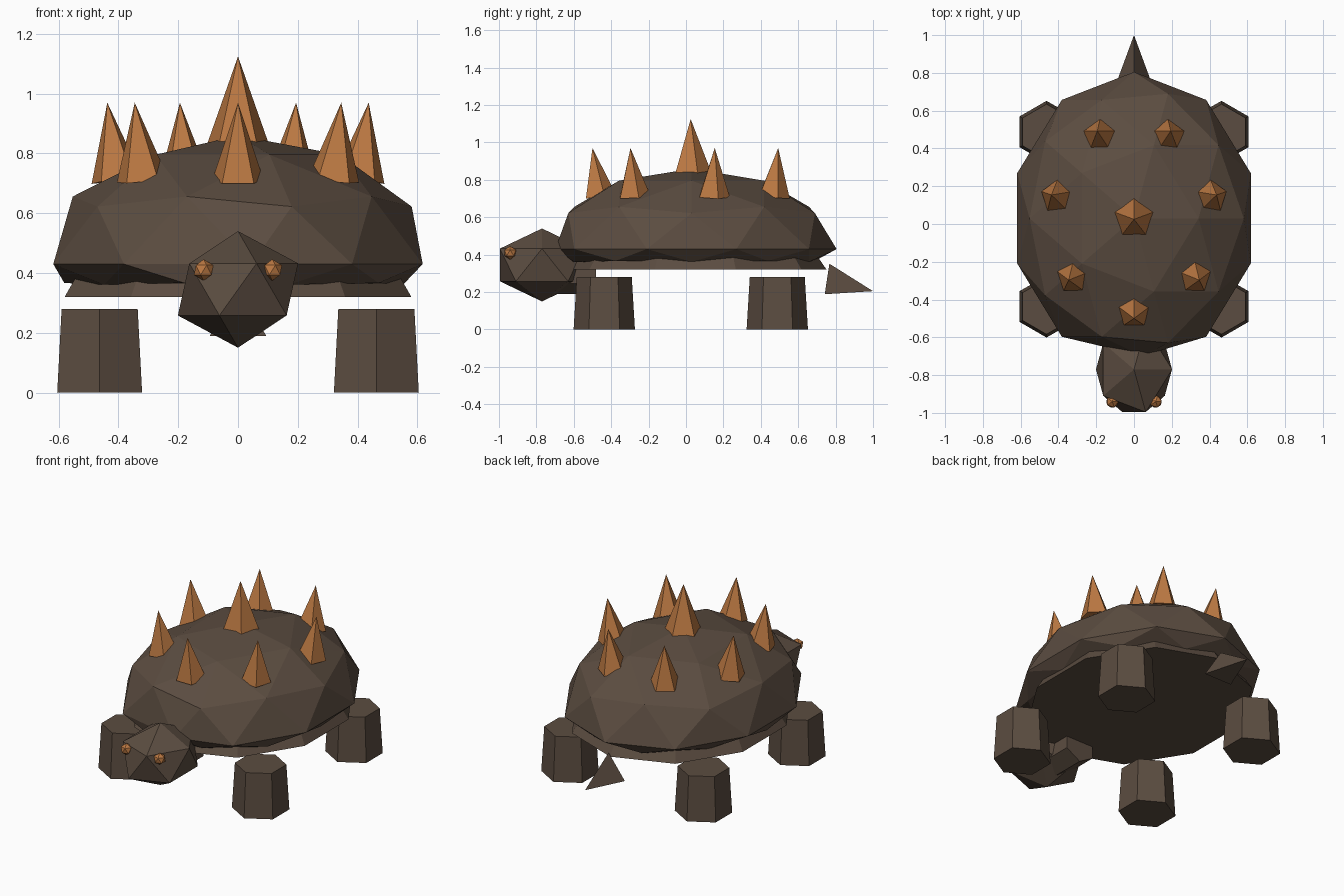
import bpy, bmesh, math
from mathutils import Vector, Matrix

cube = bpy.data.objects.get("Cube")
if cube:
    bpy.data.objects.remove(cube)


def material(name, rgb):
    m = bpy.data.materials.new(name)
    m.use_nodes = True
    m.diffuse_color = (*rgb, 1)
    m.node_tree.nodes["Principled BSDF"].inputs["Base Color"].default_value = (*rgb, 1)
    return m


BROWN = material("dark_brown", (0.105, 0.073, 0.052))
ORANGE = material("horn_orange", (0.50, 0.19, 0.055))


def finish(name, bm, mat):
    bmesh.ops.recalc_face_normals(bm, faces=bm.faces)
    mesh = bpy.data.meshes.new(name)
    bm.to_mesh(mesh)
    bm.free()
    mesh.materials.append(mat)
    obj = bpy.data.objects.new(name, mesh)
    bpy.context.collection.objects.link(obj)
    return obj


def ball(name, center, radii, mat, detail=1, shape=None):
    """Faceted ellipsoid; shape may edit the unit vertices first."""
    bm = bmesh.new()
    bmesh.ops.create_icosphere(bm, subdivisions=detail, radius=1)
    if shape:
        for v in bm.verts:
            shape(v.co)
    bm.transform(Matrix.Translation(center) @ Matrix.Diagonal((*radii, 1)))
    return finish(name, bm, mat)


def cone(name, base, tip, r1, r2, sides, mat, spin=0, stretch=1):
    """Tapered prism running from base to tip."""
    base, axis = Vector(base), Vector(tip) - Vector(base)
    bm = bmesh.new()
    bmesh.ops.create_cone(bm, cap_ends=True, segments=sides, radius1=r1,
                          radius2=r2, depth=axis.length)
    turn = Vector((0, 0, 1)).rotation_difference(axis).to_matrix().to_4x4()
    bm.transform(Matrix.Translation(base + axis / 2) @ turn
                 @ Matrix.Rotation(spin, 4, 'Z') @ Matrix.Diagonal((1, stretch, 1, 1)))
    if r2 == 0:
        bmesh.ops.remove_doubles(bm, verts=bm.verts, dist=0.0001)
    return finish(name, bm, mat)


# Domed shell with a flattened underside and a blunt front rim
def flatten_shell(co):
    if co.z < -0.05:
        co.z = max(co.z * 0.33, -0.16)
    elif co.y < -0.95:
        co.x, co.y = 0.07, -0.94


ball("shell", (0, 0.03, 0.43), (0.65, 0.775, 0.43), BROWN, 2, flatten_shell)
cone("belly_plate", (0, 0.05, 0.32), (0, 0.05, 0.42), 0.61, 0.55, 10, BROWN, stretch=1.15)

# Head and neck
ball("head", (0, -0.77, 0.345), (0.225, 0.265, 0.195), BROWN)
cone("neck", (0, -0.80, 0.30), (0, -0.48, 0.30), 0.11, 0.11, 6, BROWN)

# Tail
cone("tail", (0, 0.75, 0.243), (0, 1.0, 0.205), 0.11, 0, 3, BROWN, spin=math.pi)

# Paired eyes, legs and side spikes
for side, s in (("left", 1), ("right", -1)):
    ball(f"{side}_eye", (s * 0.115, -0.94, 0.41), (0.036,) * 3, ORANGE)
    for end, y in (("front", -0.437), ("rear", 0.488)):
        cone(f"{end}_{side}_leg", (s * 0.463, y, 0), (s * 0.463, y, 0.28),
             0.164, 0.147, 6, BROWN)
    for row, x, y in (("front", 0.32, -0.28), ("middle", 0.405, 0.145), ("rear", 0.18, 0.465)):
        cone(f"{row}_{side}_spike", (s * x, y, 0.71), (s * x * 1.08, y * 1.06, 0.97),
             0.09, 0, 5, ORANGE)

# Spikes on the centre line
cone("front_spike", (0, -0.463, 0.71), (0, -0.5, 0.97), 0.09, 0, 5, ORANGE)
cone("top_spike", (0, 0.03, 0.80), (0, 0.025, 1.125), 0.12, 0, 5, ORANGE)
